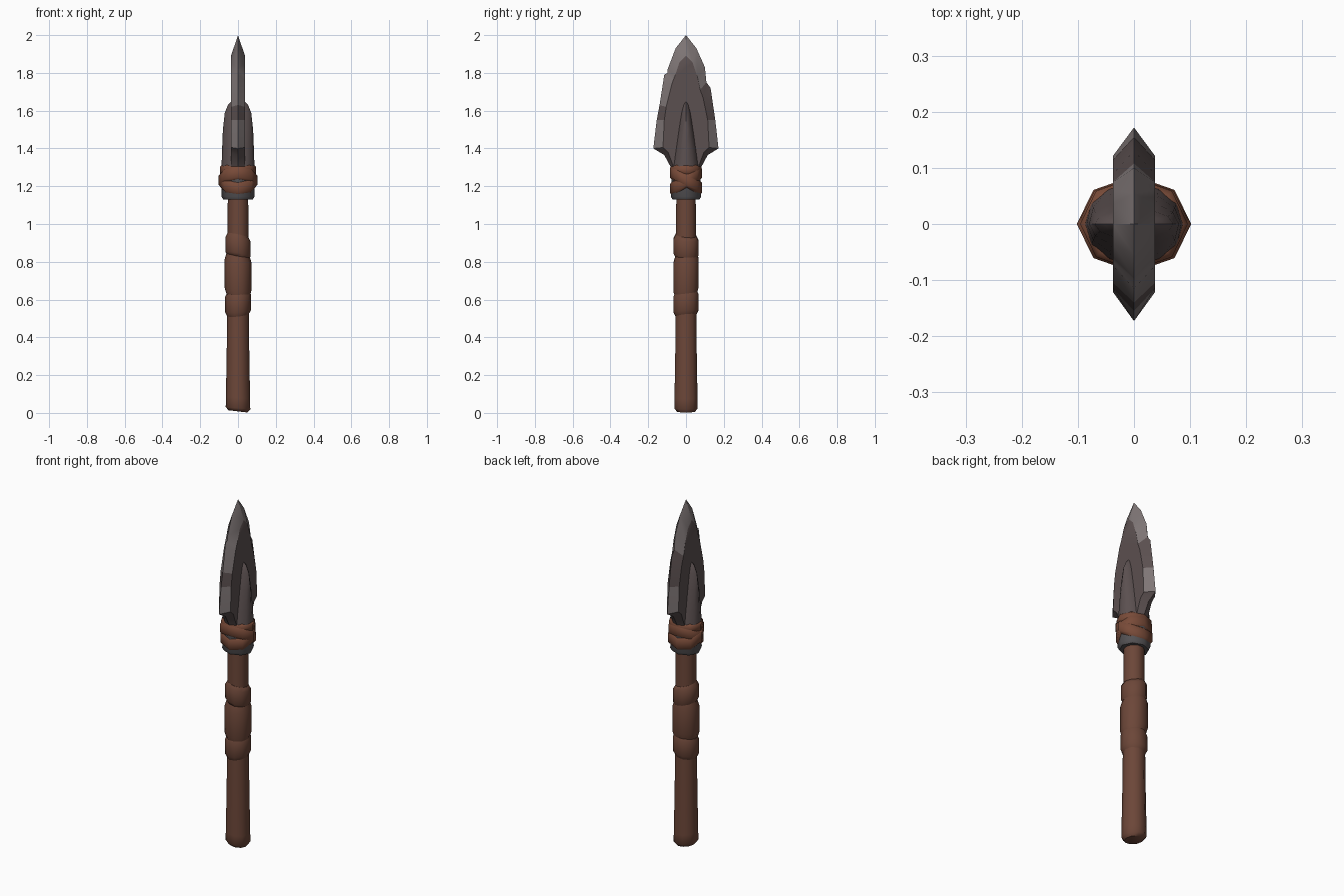
import bpy
import bmesh
from math import cos, sin, pi, radians

default_cube = bpy.data.objects.get("Cube")
if default_cube:
    bpy.data.objects.remove(default_cube, do_unlink=True)


def make_material(name, red, green, blue):
    material = bpy.data.materials.new(name)
    material.use_nodes = True
    colour = (red, green, blue, 1)
    material.diffuse_color = colour
    shader = next(n for n in material.node_tree.nodes if n.type == "BSDF_PRINCIPLED")
    shader.inputs["Base Color"].default_value = colour
    shader.inputs["Roughness"].default_value = 0.8
    return material


wood = make_material("brown wood", 0.15, 0.062, 0.04)
leather = make_material("brown leather", 0.19, 0.07, 0.04)
dark_stone = make_material("dark stone", 0.105, 0.08, 0.08)
worn_stone = make_material("worn stone edge", 0.21, 0.18, 0.18)
collar_metal = make_material("grey collar", 0.09, 0.085, 0.09)


def finish(name, bm, materials, angle):
    """Turn a bmesh into a shaded object."""
    bmesh.ops.recalc_face_normals(bm, faces=bm.faces)
    mesh = bpy.data.meshes.new(name)
    bm.to_mesh(mesh)
    bm.free()
    for material in materials:
        mesh.materials.append(material)
    obj = bpy.data.objects.new(name, mesh)
    bpy.context.collection.objects.link(obj)
    bpy.ops.object.select_all(action="DESELECT")
    obj.select_set(True)
    bpy.context.view_layer.objects.active = obj
    bpy.ops.object.shade_smooth_by_angle(angle=radians(angle))
    return obj


def loft(name, rings, material, sides=8, lean_x=0, lean_y=0, angle=50):
    """Stack elliptical rings (z, x radius, y radius), leaning each ring if asked."""
    bm = bmesh.new()
    loops = []
    for z, rx, ry in rings:
        loop = []
        for i in range(sides):
            turn = 2 * pi * i / sides
            rise = lean_x * cos(turn) + lean_y * sin(turn)
            loop.append(bm.verts.new((rx * cos(turn), ry * sin(turn), z + rise)))
        loops.append(loop)
    for low, high in zip(loops, loops[1:]):
        for i in range(sides):
            j = (i + 1) % sides
            bm.faces.new((low[i], low[j], high[j], high[i]))
    bm.faces.new(loops[0])
    bm.faces.new(loops[-1])
    return finish(name, bm, [material], angle)


def band(name, middle, height, rx, ry, material, **options):
    """A strap with rounded borders."""
    half, lip = height / 2, 0.012
    rings = [(middle - half, rx - lip, ry - lip), (middle - half * 0.65, rx, ry),
             (middle + half * 0.65, rx, ry), (middle + half, rx - lip, ry - lip)]
    return loft(name, rings, material, **options)


# Wooden shaft, flared at the foot
shaft_profile = [(0.008, 0.05), (0.025, 0.065), (0.08, 0.064), (0.3, 0.06),
                 (0.55, 0.057), (1.16, 0.054)]
loft("shaft", [(z, r, r) for z, r in shaft_profile], wood, sides=10, lean_x=-0.006)

# Grip wrapping on the shaft
band("grip_lower_wrap", 0.58, 0.13, 0.068, 0.069, wood, sides=10, lean_x=0.006, lean_y=0.006)
band("grip_middle_wrap", 0.73, 0.23, 0.071, 0.07, wood, sides=10, lean_x=-0.008, lean_y=0.012)
band("grip_upper_wrap", 0.88, 0.12, 0.067, 0.069, wood, sides=10, lean_x=-0.012, lean_y=-0.006)

# Collar with crossed leather straps
loft("collar", [(1.13, 0.078, 0.072), (1.145, 0.087, 0.08), (1.3, 0.085, 0.076)], collar_metal)
band("strap_front_high", 1.232, 0.075, 0.102, 0.086, leather, lean_y=-0.04)
band("strap_back_high", 1.228, 0.075, 0.1, 0.084, leather, lean_y=0.04)
band("strap_top", 1.285, 0.055, 0.096, 0.083, leather)

# Socket tapering into the blade
loft("socket", [(1.28, 0.088, 0.076), (1.4, 0.084, 0.058), (1.5, 0.08, 0.042),
                (1.59, 0.07, 0.027), (1.63, 0.053, 0.018), (1.655, 0.03, 0.01)],
     dark_stone, sides=12)

# Blade outline: cutting edge y, z, then the flat face border y, z
tip = [(0, 2.0, 0, 1.89)]
back_side = [(0.055, 1.93, 0.035, 1.855), (0.1, 1.83, 0.06, 1.78), (0.108, 1.75, 0.075, 1.71),
             (0.13, 1.72, 0.09, 1.67), (0.155, 1.55, 0.115, 1.55), (0.172, 1.4, 0.122, 1.405),
             (0.115, 1.365, 0.095, 1.38), (0.08, 1.3, 0.065, 1.3)]
front_side = [(-0.055, 1.93, -0.035, 1.855), (-0.097, 1.82, -0.06, 1.78),
              (-0.098, 1.8, -0.068, 1.76), (-0.115, 1.79, -0.075, 1.74),
              (-0.14, 1.63, -0.105, 1.62), (-0.155, 1.55, -0.115, 1.55),
              (-0.173, 1.4, -0.122, 1.405), (-0.115, 1.365, -0.095, 1.38), (-0.08, 1.3, -0.065, 1.3)]
outline = tip + back_side + front_side[::-1]


def is_worn(y, z):
    """Worn bevels: tip, both barbs and most of the front edge."""
    if z < 1.4:
        return False
    return z < 1.54 or z > (1.75 if y > 0 else 1.6)


bm = bmesh.new()
edge = [bm.verts.new((0, y, z)) for y, z, _, _ in outline]
for side in (-1, 1):
    flat = [bm.verts.new((side * 0.037, y, z)) for _, _, y, z in outline]
    bm.faces.new(flat)
    for i in range(len(outline)):
        j = (i + 1) % len(outline)
        bevel = bm.faces.new((edge[i], edge[j], flat[j], flat[i]))
        middle = (edge[i].co + edge[j].co) / 2
        bevel.material_index = int(is_worn(middle.y, middle.z))
finish("blade", bm, [dark_stone, worn_stone], 30)
